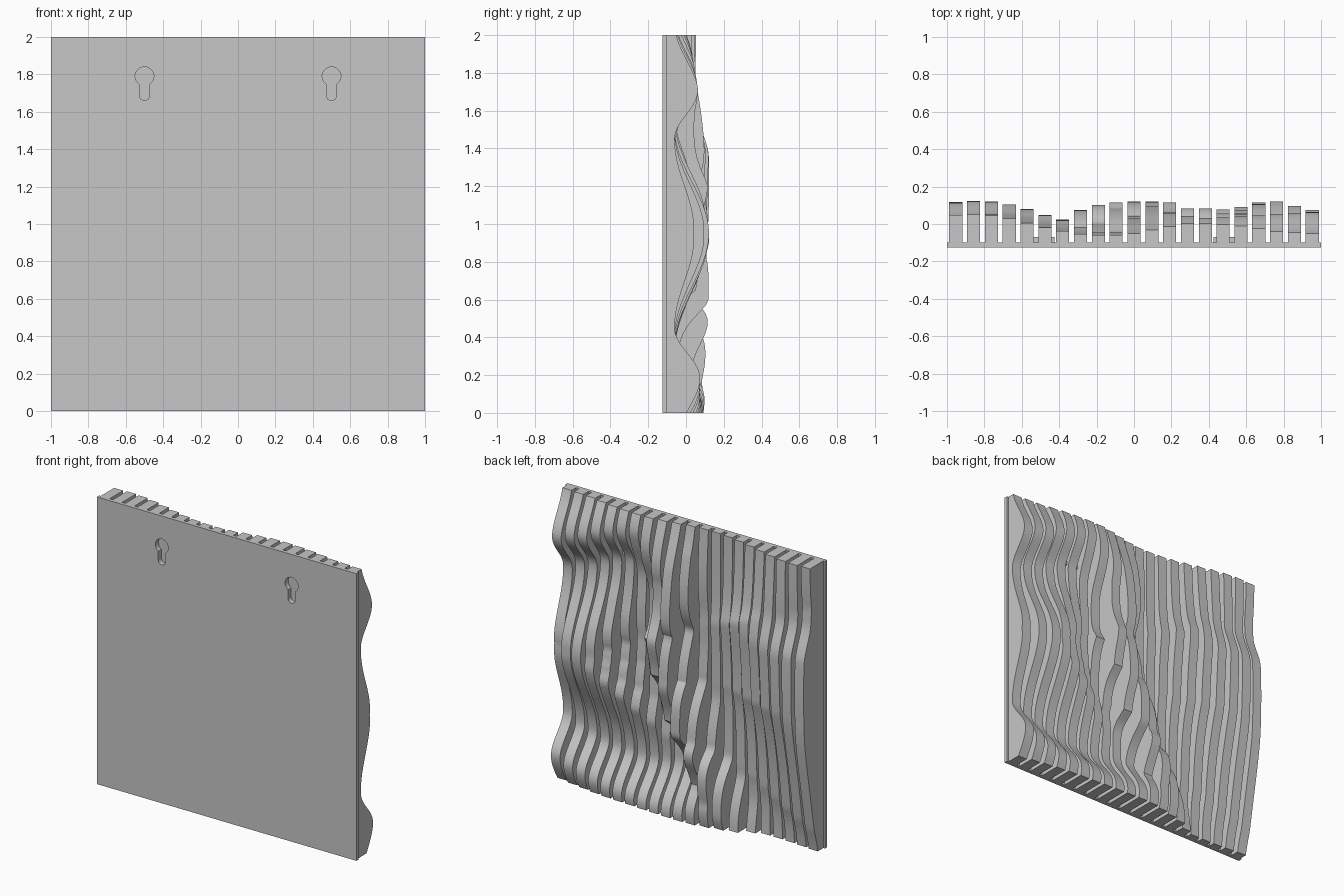
import bpy, bmesh, math
from mathutils import Vector

cube = bpy.data.objects.get("Cube")
if cube:
    bpy.data.objects.remove(cube, do_unlink=True)

GREY = (0.57, 0.57, 0.57, 1)
grey = bpy.data.materials.new("plain grey")
grey.use_nodes = True
grey.diffuse_color = GREY
grey.node_tree.nodes["Principled BSDF"].inputs["Base Color"].default_value = GREY

PLATE_FRONT, PLATE_BACK = -0.125, -0.1
SLATS, PITCH, WIDTH, STEPS = 21, 0.0953, 0.07, 80
# Alternating crests and troughs, in multiples of the first ring's radius
RINGS = [(0, 0), (0.69, 1), (1, 2), (1.42, 3), (2.6, 4), (4, 5)]
# Radius of the first ring by direction in degrees
RADII = [(0, 0.62), (70, 0.79), (90, 0.83), (113, 1.05), (131, 0.95),
         (156, 0.62), (180, 0.63), (205, 0.83), (220, 1.3), (249, 0.97),
         (270, 0.85), (290, 0.79), (360, 0.62)]


def clamp(v, low, high):
    return max(low, min(high, v))


def interpolate(table, v):
    for (a, p), (b, q) in zip(table, table[1:]):
        if v <= b:
            return p + (q - p) * (v - a) / (b - a)
    return table[-1][1]


def wave(x, z):
    """Depth of the rippled relief: lopsided rings around one centre."""
    dx, dz = x - 0.75, z - 0.95
    angle = math.degrees(math.atan2(dz, dx)) % 360
    phase = interpolate(RINGS, math.hypot(dx, dz) / interpolate(RADII, angle))
    left = clamp(-x - 0.1, 0, 0.6) / 0.6
    mid = dz - 0.25 * left
    if mid > 0:
        step = clamp((z - 1.35) / 0.27, 0, 1)
        shoulder = 0.07 * step * step * (3 - 2 * step)
        drop = left * shoulder + (1 - left) * 0.1 * mid * mid
    else:
        drop = (0.03 + 0.07 * left + 0.05 * max(x, 0)) * mid * mid
    crest, trough = 0.122 - drop, -0.06
    return trough + (crest - trough) * (0.5 + 0.5 * math.cos(math.pi * phase))


def new_object(name, bm):
    bmesh.ops.recalc_face_normals(bm, faces=bm.faces)
    mesh = bpy.data.meshes.new(name)
    bm.to_mesh(mesh)
    bm.free()
    obj = bpy.data.objects.new(name, mesh)
    bpy.context.collection.objects.link(obj)
    mesh.materials.append(grey)
    return obj


def extrude_outline(name, points, direction):
    bm = bmesh.new()
    face = bm.faces.new([bm.verts.new(p) for p in points])
    new = bmesh.ops.extrude_face_region(bm, geom=[face])["geom"]
    moved = [g for g in new if isinstance(g, bmesh.types.BMVert)]
    bmesh.ops.translate(bm, vec=Vector(direction), verts=moved)
    return new_object(name, bm)


def box(name, low, high):
    (x0, y0, z0), (x1, y1, z1) = low, high
    outline = [(x0, y0, z0), (x1, y0, z0), (x1, y0, z1), (x0, y0, z1)]
    return extrude_outline(name, outline, (0, y1 - y0, 0))


def keyhole(x, y, depth):
    """Round head over a narrower round-ended slot."""
    head, slot, top, low = 0.05, 0.027, 1.79, 1.687
    a = math.asin(slot / head)
    arc = [-math.pi / 2 + a + (2 * math.pi - 2 * a) * t / 24 for t in range(25)]
    pts = [(x + head * math.cos(t), y, top + head * math.sin(t)) for t in arc]
    for n in range(13):
        t = math.pi + math.pi * n / 12
        pts.append((x + slot * math.cos(t), y, low + slot * math.sin(t)))
    return extrude_outline("keyhole_cutter", pts, (0, depth, 0))


# Wavy vertical slats
slats = []
for n in range(SLATS):
    x = (n - SLATS // 2) * PITCH
    heights = [2 * s / STEPS for s in range(STEPS + 1)]
    outline = [(x - WIDTH / 2, wave(x, z), z) for z in heights]
    outline += [(x - WIDTH / 2, PLATE_BACK, 2), (x - WIDTH / 2, PLATE_BACK, 0)]
    slats.append(extrude_outline(f"slat_{n + 1}", outline, (WIDTH, 0, 0)))

# Backing plate
plate = box("backing_plate", (-1, PLATE_FRONT, 0), (1, PLATE_BACK, 2))

# Hanging slots with the pockets behind them
for side, x in (("right", -0.5), ("left", 0.5)):
    pocket = box(f"{side}_hanger_pocket", (x - 0.075, PLATE_BACK, 1.65),
                 (x + 0.075, -0.07, 1.85))
    cutter = keyhole(x, PLATE_FRONT - 0.02, 0.055)
    cutter.hide_render = True
    cutter.hide_viewport = True
    near = [s for n, s in enumerate(slats)
            if abs((n - SLATS // 2) * PITCH - x) < 0.1]
    for obj in [plate, pocket] + near:
        cut = obj.modifiers.new("keyhole", 'BOOLEAN')
        cut.operation = 'DIFFERENCE'
        cut.solver = 'EXACT'
        cut.object = cutter

# Smooth crests with sharp slat edges
bpy.ops.object.select_all(action='DESELECT')
for slat in slats:
    slat.select_set(True)
bpy.context.view_layer.objects.active = slats[0]
bpy.ops.object.shade_smooth_by_angle(angle=math.radians(30))
